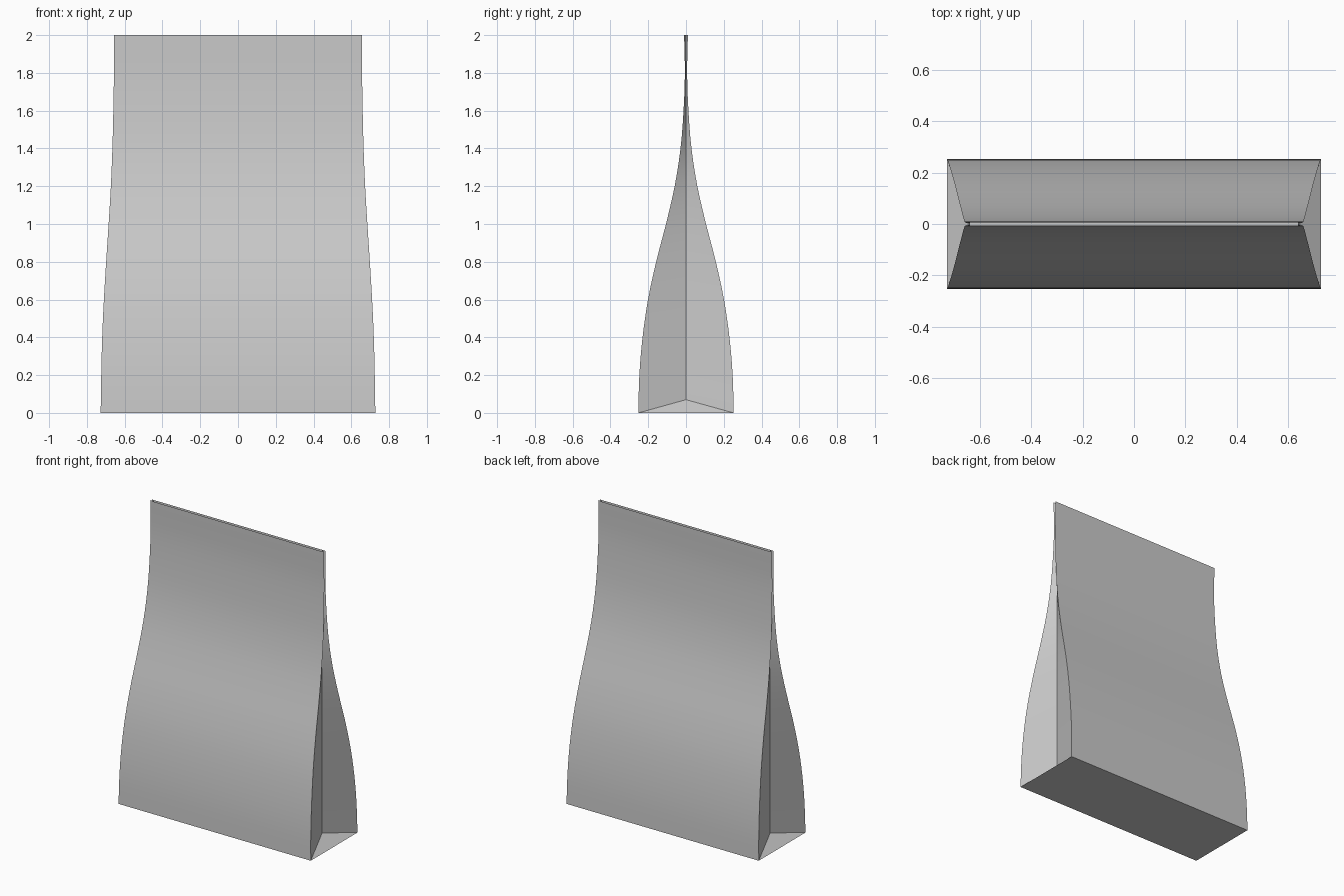
import bpy, bmesh, math

if "Cube" in bpy.data.objects:
    bpy.data.objects.remove(bpy.data.objects["Cube"])

# Profile every 0.2 in height: half depth and half width of the bag
DEPTH = [0.252, 0.247, 0.230, 0.201, 0.158, 0.106, 0.060, 0.029, 0.013, 0.006, 0.010]
WIDTH = [0.727, 0.724, 0.719, 0.710, 0.698, 0.685, 0.673, 0.665, 0.660, 0.657, 0.657]
FOLD_X, FOLD_Z = 0.637, 0.07
SUB = 3


def sample(vals, t):
    # Catmull-Rom interpolation of the profile
    i = min(int(t), len(vals) - 2)
    f = t - i
    p = [vals[max(0, min(len(vals) - 1, i + k))] for k in (-1, 0, 1, 2)]
    return 0.5 * (2 * p[1] + (p[2] - p[0]) * f
                  + (2 * p[0] - 5 * p[1] + 4 * p[2] - p[3]) * f * f
                  + (3 * (p[1] - p[2]) + p[3] - p[0]) * f ** 3)


bm = bmesh.new()

# Bag walls: front and back panels with a fold running inward on each side
steps = (len(DEPTH) - 1) * SUB
rings = []
for k in range(steps + 1):
    t = k / SUB
    z, d, w = t * 0.2, sample(DEPTH, t), sample(WIDTH, t)
    fz = FOLD_Z + z * (2 - FOLD_Z) / 2
    pts = [(-w, -d, z), (w, -d, z), (FOLD_X, 0, fz),
           (w, d, z), (-w, d, z), (-FOLD_X, 0, fz)]
    rings.append([bm.verts.new(p) for p in pts])
for a, b in zip(rings, rings[1:]):
    for i in range(6):
        j = (i + 1) % 6
        bm.faces.new((a[i], a[j], b[j], b[i]))

# Flat base and the small gusset triangles above its ends
r = rings[0]
bm.faces.new((r[0], r[4], r[3], r[1]))
bm.faces.new((r[1], r[3], r[2]))
bm.faces.new((r[4], r[0], r[5]))

mesh = bpy.data.meshes.new("paper_bag")
bm.to_mesh(mesh)
bm.free()
bag = bpy.data.objects.new("paper_bag", mesh)
bpy.context.collection.objects.link(bag)
bpy.context.view_layer.objects.active = bag
bag.select_set(True)
bpy.ops.object.shade_smooth_by_angle(angle=math.radians(25))
